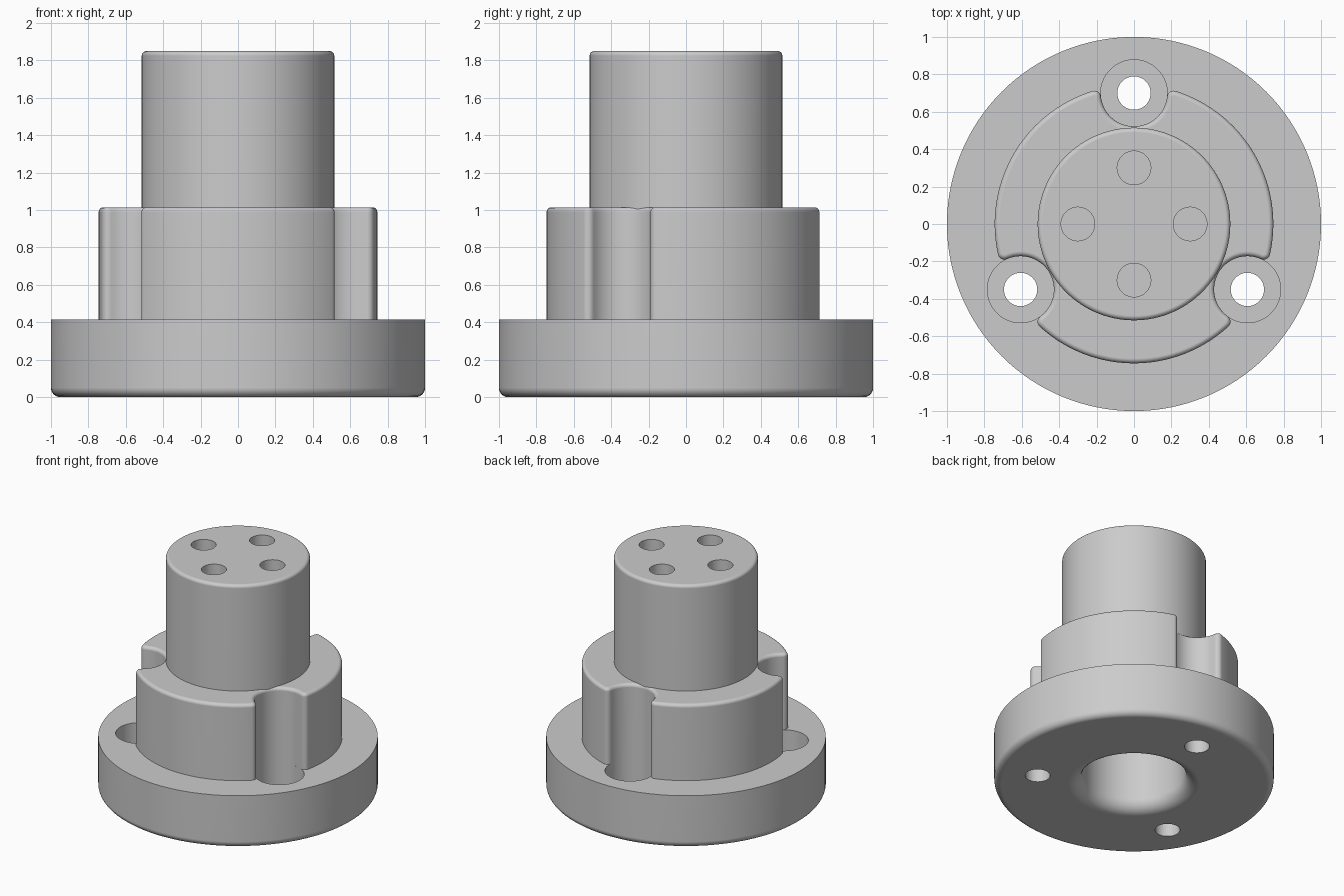
import bpy, bmesh
from math import sin, cos, pi, acos, radians, atan2
from mathutils import Vector

cube = bpy.data.objects.get("Cube")
if cube:
    bpy.data.objects.remove(cube, do_unlink=True)

GREY = bpy.data.materials.new("plain grey")
GREY.use_nodes = True
colour = (0.6, 0.6, 0.6, 1)
GREY.diffuse_color = colour
GREY.node_tree.nodes["Principled BSDF"].inputs["Base Color"].default_value = colour

BASE_R, BASE_TOP = 1.0, 0.415
COLLAR_R, COLLAR_TOP, COLLAR_FILLET = 0.745, 1.015, 0.035
POST_R, POST_TOP = 0.515, 1.85
BOLT_RING, SCALLOP_R, BOLT_R = 0.7, 0.178, 0.089
PIN_RING, PIN_R = 0.3, 0.09
BOLT_ANGLES = [radians(a) for a in (90, 210, 330)]


def arc(cx, cy, r, a0, a1, n):
    """Points on an arc from angle a0 to a1."""
    steps = [a0 + (a1 - a0) * i / n for i in range(n + 1)]
    return [(cx + r * cos(a), cy + r * sin(a)) for a in steps]


def skin(bm, loops, closed_caps):
    """Join loops of equal length with quads and optionally cap both ends."""
    rings = [[bm.verts.new(p) for p in loop] for loop in loops]
    for a, b in zip(rings, rings[1:]):
        for i in range(len(a)):
            j = (i + 1) % len(a)
            bm.faces.new((a[i], a[j], b[j], b[i]))
    if closed_caps:
        bm.faces.new(rings[0][::-1])
        bm.faces.new(rings[-1])


def lathe(bm, profile, x=0, y=0, n=64):
    """Turn an (r, z) profile around a vertical axis; the ends get caps."""
    skin(bm, [[(x + px, y + py, z) for px, py in arc(0, 0, r, 0, 2 * pi, n)[:-1]]
              for r, z in profile], True)


def make_object(name, bm):
    bmesh.ops.recalc_face_normals(bm, faces=bm.faces)
    mesh = bpy.data.meshes.new(name)
    bm.to_mesh(mesh)
    bm.free()
    obj = bpy.data.objects.new(name, mesh)
    bpy.context.scene.collection.objects.link(obj)
    mesh.materials.append(GREY)
    return obj


def cut(obj, cutter):
    """Subtract the cutter for good and delete it."""
    cutter.hide_render = True
    mod = obj.modifiers.new("cut", 'BOOLEAN')
    mod.operation, mod.solver, mod.object = 'DIFFERENCE', 'EXACT', cutter
    graph = bpy.context.evaluated_depsgraph_get()
    mesh = bpy.data.meshes.new_from_object(obj.evaluated_get(graph))
    obj.modifiers.clear()
    obj.data = mesh
    bpy.data.objects.remove(cutter, do_unlink=True)


def finish(obj):
    """Smooth the round faces and keep the flat ones flat."""
    bpy.ops.object.select_all(action='DESELECT')
    obj.select_set(True)
    bpy.context.view_layer.objects.active = obj
    bpy.ops.object.shade_smooth_by_angle(angle=radians(30))
    mod = obj.modifiers.new("flat faces", 'WEIGHTED_NORMAL')
    mod.keep_sharp = True


# Flange and post, turned as one piece with a flared bore underneath
body_bm = bmesh.new()
profile = [(0.37, 1.4)]
profile += arc(0.47, 0.1, 0.1, pi, 1.5 * pi, 8)
profile += arc(BASE_R - 0.05, 0.05, 0.05, -pi / 2, 0, 6)
profile += [(BASE_R, BASE_TOP), (POST_R, BASE_TOP)]
profile += arc(POST_R - 0.025, POST_TOP - 0.025, 0.025, 0, pi / 2, 5)
lathe(body_bm, profile, n=128)
body = make_object("flange_and_post", body_bm)

# Counterbored bolt holes through the flange, blind pin holes in the post
holes_bm = bmesh.new()
for a in BOLT_ANGLES:
    lathe(holes_bm, [(BOLT_R, -0.1), (BOLT_R, 0.2), (SCALLOP_R, 0.2), (SCALLOP_R, 0.6)],
          BOLT_RING * cos(a), BOLT_RING * sin(a))
for k in range(4):
    a = k * pi / 2
    lathe(holes_bm, [(PIN_R, POST_TOP - 0.3), (PIN_R, POST_TOP + 0.1)],
          PIN_RING * cos(a), PIN_RING * sin(a), 48)
cut(body, make_object("hole_cutters", holes_bm))
finish(body)


def collar_outline(inset):
    """Disc with three scallops and rounded corners, shrunk by inset."""
    near, far = SCALLOP_R + COLLAR_FILLET, COLLAR_R - COLLAR_FILLET
    # Corner centres touch both the rim and the scallop
    half = acos((BOLT_RING ** 2 + far ** 2 - near ** 2) / (2 * BOLT_RING * far))
    points = []
    for a in BOLT_ANGLES:
        scallop = Vector((BOLT_RING * cos(a), BOLT_RING * sin(a)))
        first = Vector((far * cos(a - half), far * sin(a - half)))
        last = Vector((far * cos(a + half), far * sin(a + half)))
        d0, d1 = first - scallop, last - scallop
        t0 = atan2(d0.y, d0.x)
        t1 = atan2(d1.y, d1.x)
        t1 -= 2 * pi * (t1 > t0)
        r = COLLAR_FILLET - inset

        def corner(c, start, end):
            turn = (end - start) % (2 * pi)
            return arc(c.x, c.y, r, start, start + turn, 6)
        points += corner(first, a - half, t0 + pi)
        points += arc(scallop.x, scallop.y, SCALLOP_R + inset, t0, t1, 28)[1:-1]
        points += corner(last, t1 + pi, a + half)
        points += arc(0, 0, COLLAR_R - inset, a + half,
                      a + 2 * pi / 3 - half, 36)[1:-1]
    return points


# Scalloped collar with a rounded top edge
collar_bm = bmesh.new()
EDGE = 0.026
layers = [(0, BASE_TOP)]
layers += [(EDGE - r, z) for r, z in arc(0, COLLAR_TOP - EDGE, EDGE, 0, pi / 2, 5)]
skin(collar_bm, [[(x, y, z) for x, y in collar_outline(d)] for d, z in layers], True)
collar = make_object("scalloped_collar", collar_bm)
core_bm = bmesh.new()
lathe(core_bm, [(0.45, 0.2), (0.45, 1.2)])
cut(collar, make_object("core_cutter", core_bm))
finish(collar)
